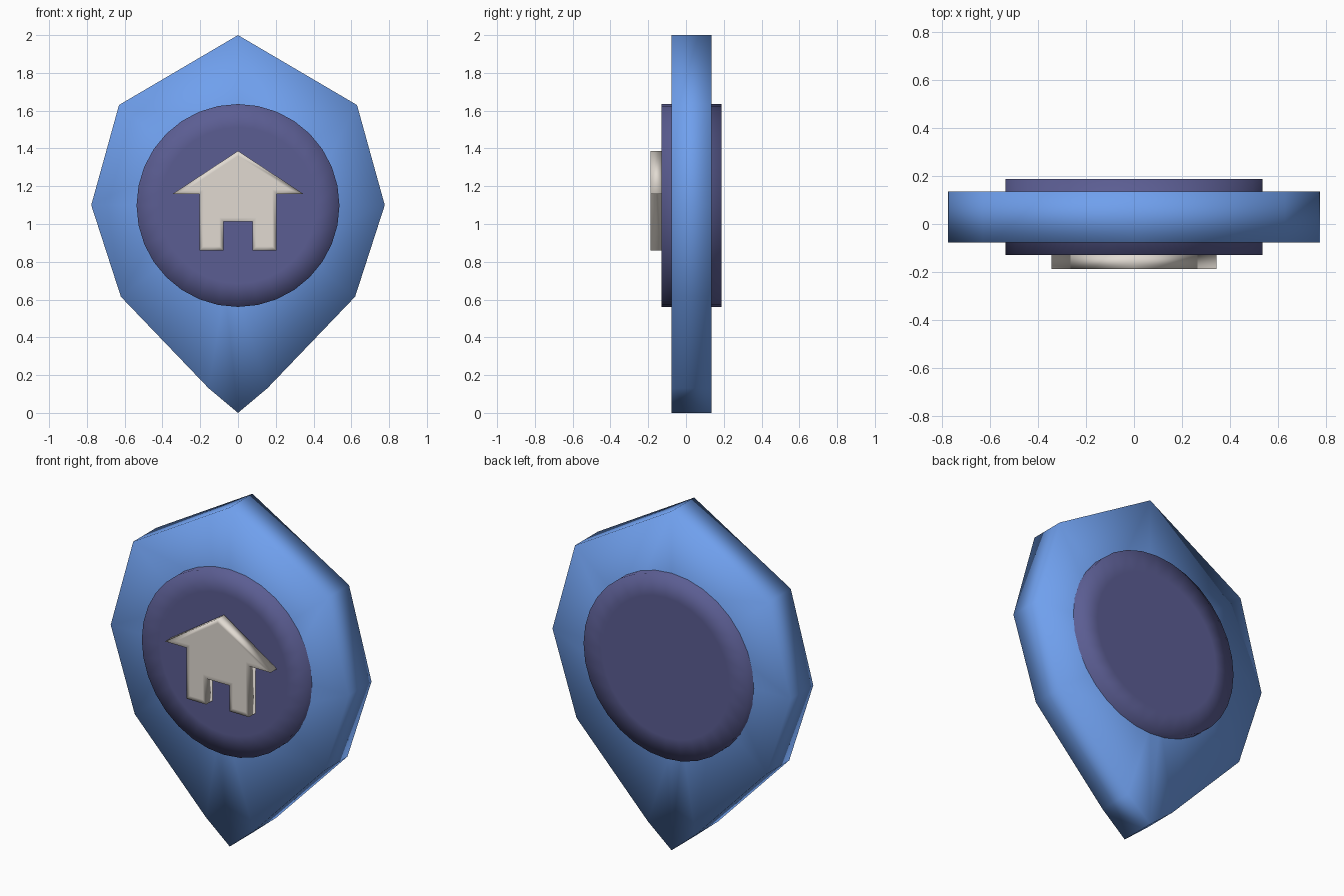
import bpy, bmesh, math

if "Cube" in bpy.data.objects:
    bpy.data.objects.remove(bpy.data.objects["Cube"])

def material(name, color):
    m = bpy.data.materials.new(name)
    m.diffuse_color = (*color, 1)
    m.use_nodes = True
    m.node_tree.nodes["Principled BSDF"].inputs["Base Color"].default_value = m.diffuse_color
    return m

def slab(name, outline, y0, y1, mat, inner=None, inset=0.0, centre=1.1):
    """Smooth-shaded extruded x/z outline; caps get an inner ring (scaled or inset)."""
    bm = bmesh.new()
    n = len(outline)
    ring = lambda y, s=1.0: [bm.verts.new((x * s, y, centre + (z - centre) * s)) for x, z in outline]
    front, back = ring(y0), ring(y1)
    for i in range(n):
        j = (i + 1) % n
        bm.faces.new((front[i], front[j], back[j], back[i]))
    caps = []
    for loop, y in ((front, y0), (back, y1)):
        if inner:
            core = ring(y, inner)
            for i in range(n):
                j = (i + 1) % n
                bm.faces.new((loop[i], loop[j], core[j], core[i]))
            loop = core
        caps.append(bm.faces.new(loop))
    bmesh.ops.recalc_face_normals(bm, faces=bm.faces)
    if inset:
        bmesh.ops.inset_individual(bm, faces=caps, thickness=inset, use_even_offset=True)
    for f in bm.faces:
        f.smooth = True
    me = bpy.data.meshes.new(name)
    bm.to_mesh(me)
    bm.free()
    me.materials.append(mat)
    ob = bpy.data.objects.new(name, me)
    bpy.context.collection.objects.link(ob)
    return ob

def mirrored(half):
    """Close a right-hand half outline by mirroring it across x = 0."""
    return half + [(-x, z) for x, z in reversed(half) if x > 0]

blue = material("pin_blue", (0.16, 0.35, 0.85))
indigo = material("disc_indigo", (0.105, 0.11, 0.29))
cream = material("house_cream", (0.75, 0.70, 0.64))

# Faceted map pin body
pin = mirrored([(0, 2.0), (0.63, 1.63), (0.777, 1.1), (0.62, 0.615), (0.155, 0.13), (0, 0)])
slab("pin_body", pin, -0.077, 0.135, blue, inner=0.45)

# Round disc running through the pin
circle = [(0.537 * math.sin(a), 1.098 + 0.537 * math.cos(a))
          for a in (i * math.tau / 32 for i in range(32))]
slab("disc", circle, -0.13, 0.188, indigo, inner=0.77)

# House symbol on the front of the disc
house = mirrored([(0, 1.387), (0.345, 1.16), (0.204, 1.16), (0.204, 0.86), (0.076, 0.86), (0.076, 1.012)])
slab("house_symbol", house, -0.188, -0.125, cream, inset=0.022)
